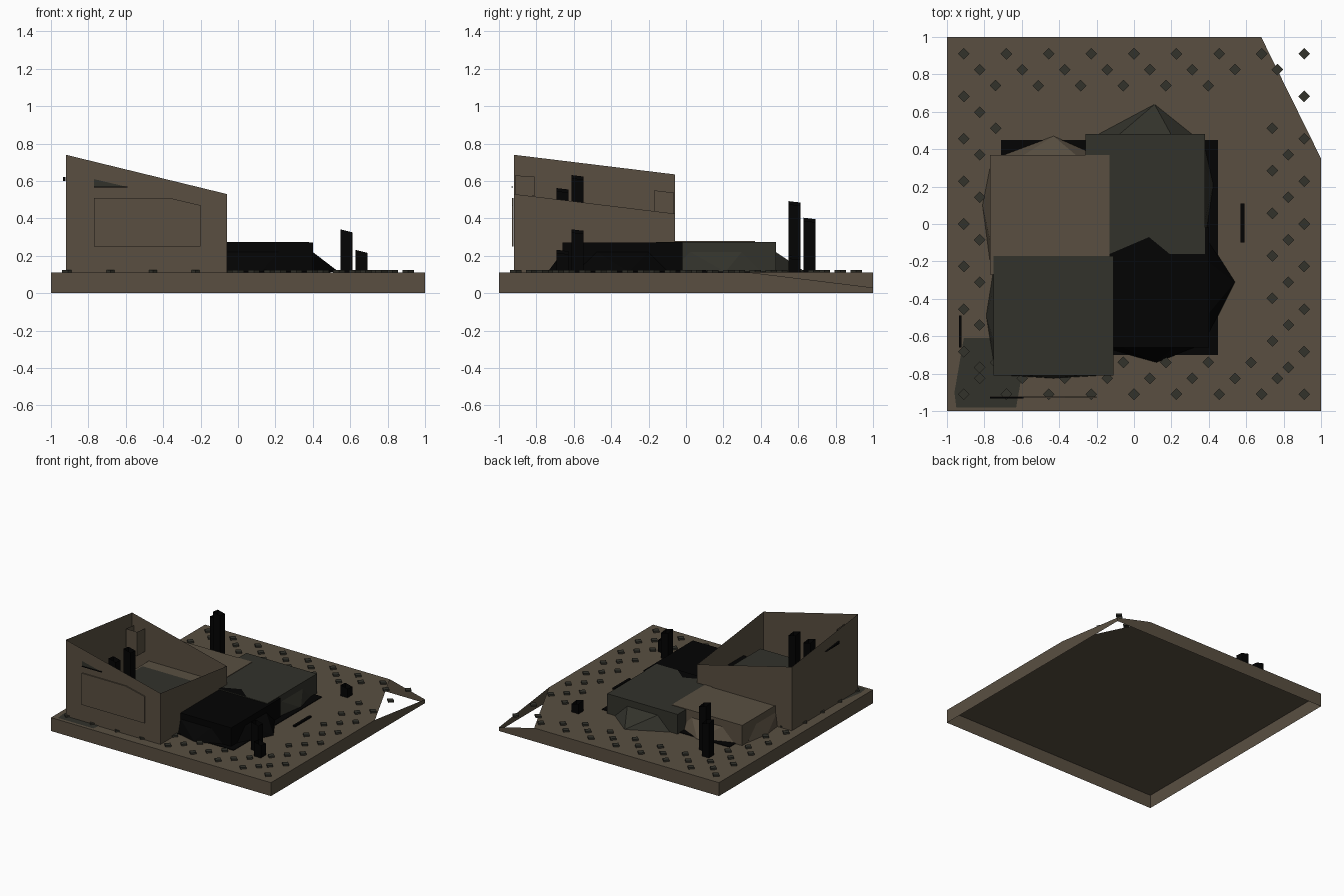
import bpy

cube = bpy.data.objects.get("Cube")
if cube:
    bpy.data.objects.remove(cube)


def material(name, r, g, b):
    m = bpy.data.materials.new(name)
    m.use_nodes = True
    m.diffuse_color = (r, g, b, 1)
    m.node_tree.nodes["Principled BSDF"].inputs["Base Color"].default_value = (r, g, b, 1)
    return m


BROWN = material("earth_brown", .1, .078, .053)
GREEN = material("dark_olive", .032, .032, .024)
BLACK = material("soot_black", .001, .001, .001)
G = .11  # ground height


def build(name, verts, faces, mat):
    me = bpy.data.meshes.new(name)
    me.from_pydata(verts, [], faces)
    me.materials.append(mat)
    ob = bpy.data.objects.new(name, me)
    bpy.context.collection.objects.link(ob)
    return ob


def tube(name, x0, x1, y0, y1, z0, top, mat, cap=False):
    """Upright walls with an optional lid; top is a height or a function of x and y."""
    ring = [(x0, y0), (x1, y0), (x1, y1), (x0, y1)]
    height = top if callable(top) else lambda x, y: top
    verts = [(x, y, z0) for x, y in ring] + [(x, y, height(x, y)) for x, y in ring]
    faces = [(i, (i + 1) % 4, (i + 1) % 4 + 4, i + 4) for i in range(4)]
    if cap:
        faces.append((4, 5, 6, 7))
    return build(name, verts, faces, mat)


def sheet(name, points, mat):
    return build(name, points, [tuple(range(len(points)))], mat)


# Hollow ground slab with one clipped, sunken corner
rim = [(-1, -1, G), (1, -1, G), (1, .35, G), (1, 1, .03), (.68, 1, G), (-1, 1, G)]
n = len(rim)
build("ground_slab", rim + [(x, y, 0) for x, y, z in rim],
      [(0, 1, 2, 4, 5)] + [(i + n, (i + 1) % n + n, (i + 1) % n, i) for i in range(n)], BROWN)

# Flat patches on the ground
sheet("corner_patch", [(x, y, G + .003) for x, y in
      [(-.95, -.98), (-.63, -.98), (-.6, -.81), (-.75, -.8), (-.75, -.61), (-.91, -.61), (-.96, -.9)]], GREEN)
tube("block_footing", -.71, .45, -.7, .45, G + .002, G + .007, BLACK, True)


# Open tall enclosure with a sloping rim
def rim_height(x, y):
    return .74 - .244 * (x + .92) - .122 * (y + .92)


tube("enclosure_walls", -.92, -.06, -.92, -.06, G, rim_height, BROWN)

# Raised panels on the front and back walls
outline = [(-.77, .25), (-.2, .25), (-.2, .47), (-.37, .51), (-.77, .51)]
k = len(outline)
build("front_panel", [(x, -.93, z) for x, z in outline] + [(x, -.921, z) for x, z in outline],
      [tuple(range(k))] + [((i + 1) % k, i, i + k, (i + 1) % k + k) for i in range(k)], BROWN)
sheet("back_panel", [(-.2, -.052, .25), (-.77, -.052, .25), (-.77, -.052, .48), (-.2, -.052, .42)], BROWN)

# Small wall trims
sheet("front_vent", [(-.77, -.928, .57), (-.6, -.928, .57), (-.77, -.928, .61)], GREEN)
tube("front_vent_ledge", -.77, -.59, -.934, -.924, .565, .57, BLACK, True)
tube("side_slot", -.935, -.922, -.66, -.49, .6, lambda x, y: .62 - .12 * (y + .66), BLACK, True)

# Open corner shafts inside the enclosure
tube("back_corner_shaft", -.9, -.8, -.17, -.065, .35, lambda x, y: .55 - .12 * (y + .17), BROWN)
tube("front_corner_shaft", -.9, -.8, -.915, -.81, .52, lambda x, y: .63 - .06 * (y + .92), BROWN)


# Four low blocks, with faceted flares on their outer sides
def flare(name, base, out, shift, side, half, rise, mat):
    """base is the foot centre; side is the outward axis; shift slides the tip sideways."""
    dx, dy = side
    verts = [(base[0] - dy * a, base[1] + dx * a, z)
             for a, z in ((-half, G), (half, G), (half * .55, rise), (-half * .55, rise))]
    verts.append((base[0] + dx * out + abs(dy) * shift, base[1] + dy * out + abs(dx) * shift, G + .003))
    build(name, verts, [(0, 3, 4), (3, 2, 4), (2, 1, 4)], mat)


# Each flare: side -> (reach, tip shift)
blocks = {
    "black_block": (-.24, -.66, .27, BLACK, {(1, 0): (.14, .03), (0, -1): (.08, .04)}),
    "back_olive_block": (-.26, -.16, .274, GREEN, {(1, 0): (.045, .05), (0, 1): (.16, .05)}),
    "brown_block": (-.77, -.27, .278, BROWN, {(-1, 0): (.04, .05), (0, 1): (.1, .02)}),
    "front_olive_block": (-.75, -.81, .282, GREEN, {(-1, 0): (.04, 0), (0, -1): (.015, 0)}),
}
S = .64
for name, (x, y, top, mat, flares) in blocks.items():
    tube(name, x, x + S, y, y + S, G + .002, top, mat, True)
    for j, (side, (out, shift)) in enumerate(flares.items()):
        base = (x + S / 2 * (1 + side[0]), y + S / 2 * (1 + side[1]))
        flare(f"{name}_flare_{j}", base, out, shift, side, .25, .22, mat)
sheet("black_gable_tip", [(-.13, -.16, .277), (.19, -.16, .277), (.08, -.07, .277)], BLACK)

# Open posts in pairs at each corner, stepping down with the slope
for sx in (-1, 1):
    for sy in (-1, 1):
        for label, d, peak in (("inner", .58, .405), ("outer", .66, .306)):
            top = lambda x, y: peak - .25 * x - .12 * y
            x, y = sx * d, sy * d
            if top(x, y) > G + .02:
                tube(f"{label}_post_{sx}_{sy}", x - .032, x + .032, y - .032, y + .032, G + .002, top, BLACK)

# Low bar beside the blocks
tube("ground_bar", .57, .59, -.1, .11, G + .002, G + .015, BLACK, True)

# Diamond studs in three staggered rings
studs = set()
for k in range(3):
    edge = .91 - .085 * k
    for i in range(9 - k):
        p = -edge + .2275 * i
        studs |= {(round(a, 3), round(b, 3)) for a, b in ((p, edge), (p, -edge), (-edge, -p), (edge, -p))
                  if not (k == 2 and a > .6 and b > .55) and not (k == 1 and a > .8 and b > .55)}
R = .031
verts, faces = [], []
for x, y in sorted(studs):
    b = len(verts)
    ring = [(x - R, y), (x, y - R), (x + R, y), (x, y + R)]
    verts += [(u, v, z) for z in (G + .002, G + .015) for u, v in ring]
    faces += [(b + i, b + (i + 1) % 4, b + (i + 1) % 4 + 4, b + i + 4) for i in range(4)]
    faces.append((b + 4, b + 5, b + 6, b + 7))
build("ground_studs", verts, faces, GREEN)
